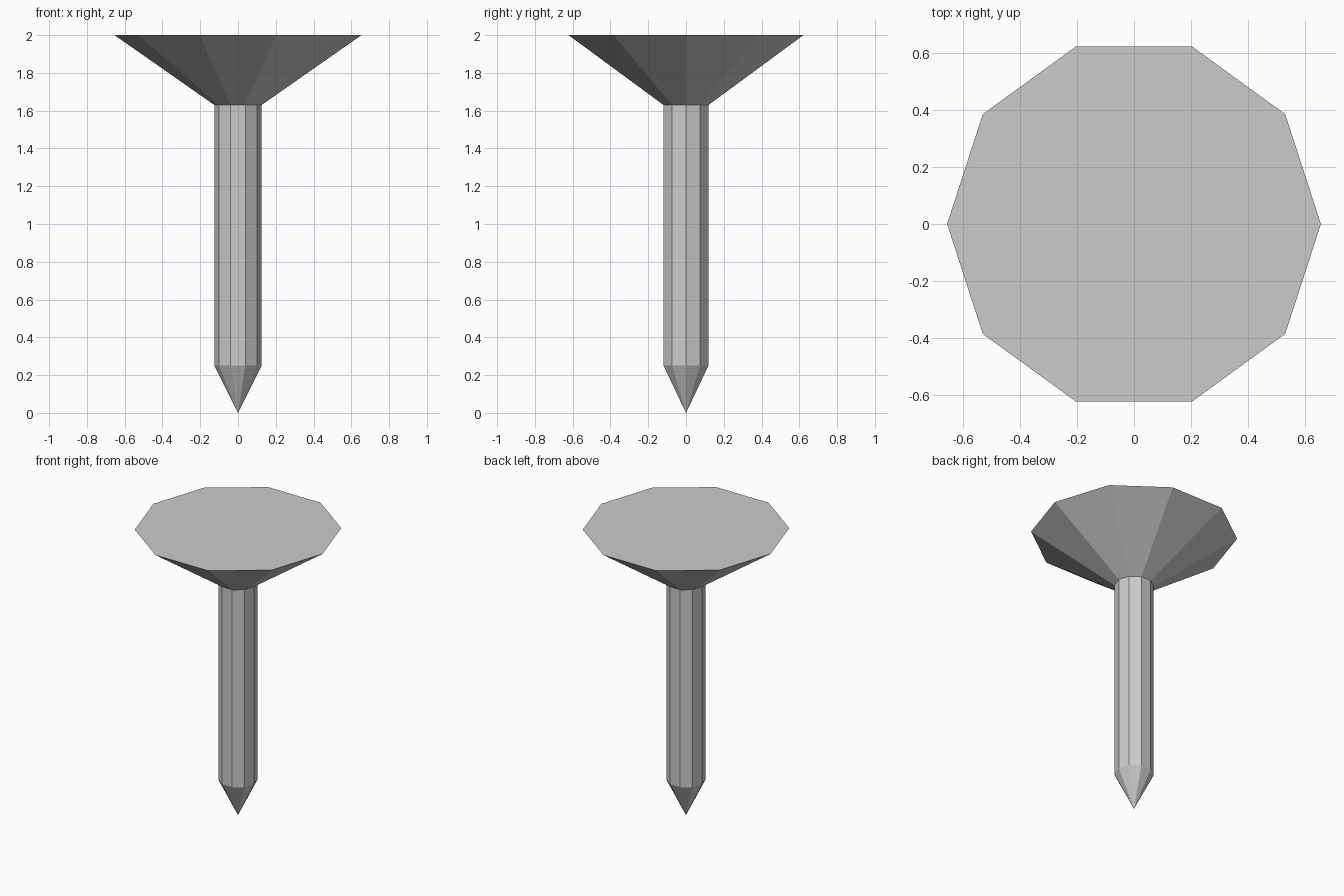
import bpy
import bmesh
from math import cos, sin, pi

if "Cube" in bpy.data.objects:
    bpy.data.objects.remove(bpy.data.objects["Cube"])

SIDES = 10


def ring(bm, radius, z):
    return [bm.verts.new((radius * cos(2 * pi * i / SIDES),
                          radius * sin(2 * pi * i / SIDES), z))
            for i in range(SIDES)]


bm = bmesh.new()

# Profile rings: point base, shaft top, flat head rim
rings = [ring(bm, r, z) for r, z in [(0.125, 0.25), (0.125, 1.63), (0.654, 2.0)]]
tip = bm.verts.new((0, 0, 0))

for i in range(SIDES):
    j = (i + 1) % SIDES
    # Sharp point
    bm.faces.new((tip, rings[0][j], rings[0][i]))
    # Shaft and flared head
    for low, high in zip(rings, rings[1:]):
        bm.faces.new((low[i], low[j], high[j], high[i]))

# Flat top of the head
bm.faces.new(rings[-1])
bmesh.ops.recalc_face_normals(bm, faces=bm.faces[:])

mesh = bpy.data.meshes.new("nail")
bm.to_mesh(mesh)
bm.free()
bpy.context.collection.objects.link(bpy.data.objects.new("nail", mesh))
